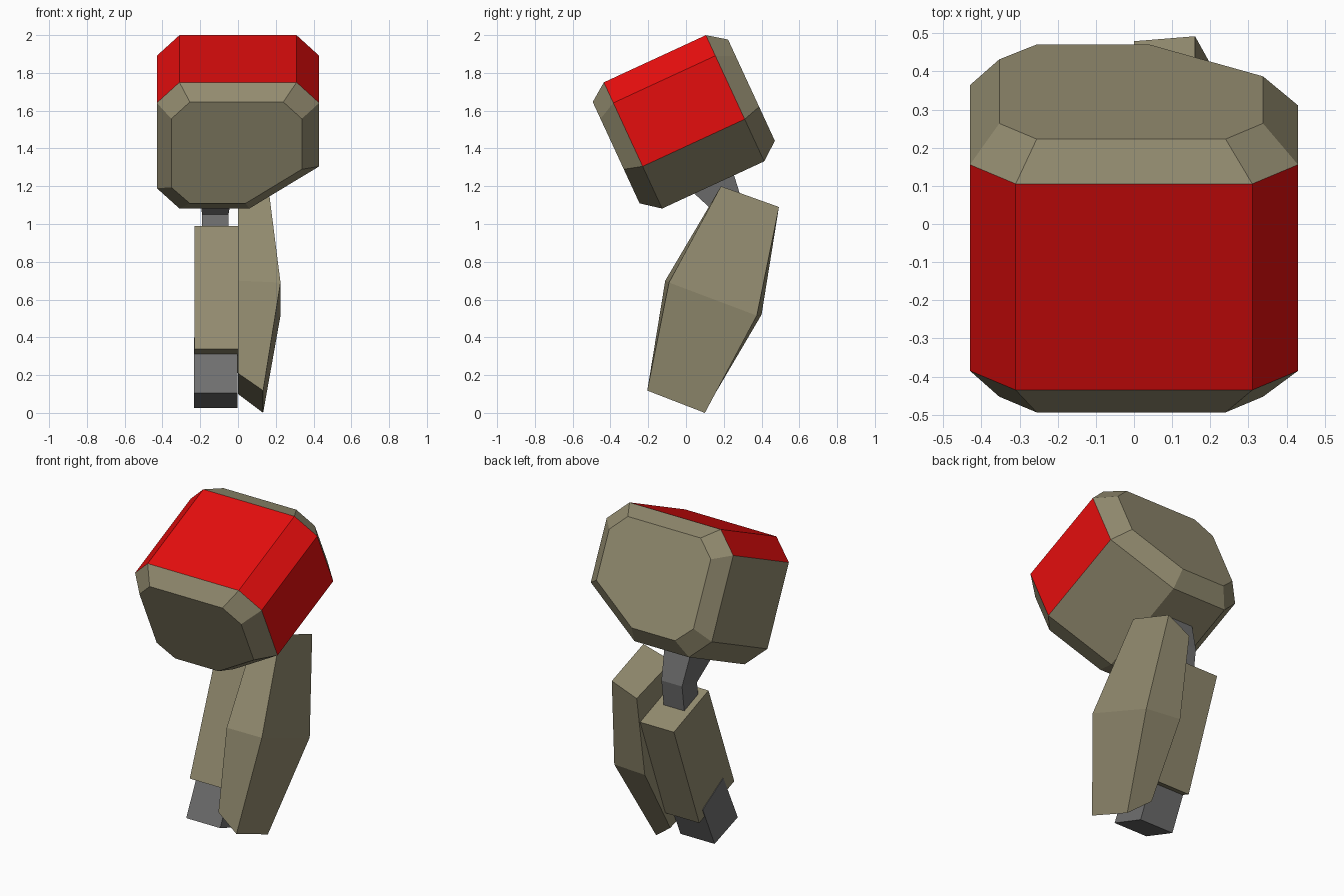
import bpy, bmesh, math
from mathutils import Vector

if "Cube" in bpy.data.objects:
    bpy.data.objects.remove(bpy.data.objects["Cube"])


def material(name, rgb):
    m = bpy.data.materials.new(name)
    m.diffuse_color = (*rgb, 1)
    m.use_nodes = True
    m.node_tree.nodes["Principled BSDF"].inputs["Base Color"].default_value = m.diffuse_color
    return m


TAN = material("tan", (0.29, 0.26, 0.16))
RED = material("red", (0.78, 0.004, 0.004))
GREY = material("grey", (0.16, 0.16, 0.16))


def loft(name, rings, mats, rule=None):
    """Join equal-length rings of points into a closed, flat-faced solid."""
    bm = bmesh.new()
    vs = [[bm.verts.new(p) for p in r] for r in rings]
    bm.faces.new(vs[0])
    bm.faces.new(vs[-1])
    n = len(rings[0])
    for k in range(len(rings) - 1):
        for i in range(n):
            j = (i + 1) % n
            f = bm.faces.new((vs[k][i], vs[k][j], vs[k + 1][j], vs[k + 1][i]))
            if rule:
                f.material_index = rule(k, i)
    bmesh.ops.recalc_face_normals(bm, faces=bm.faces)
    me = bpy.data.meshes.new(name)
    bm.to_mesh(me)
    bm.free()
    for m in mats:
        me.materials.append(m)
    ob = bpy.data.objects.new(name, me)
    bpy.context.collection.objects.link(ob)
    return ob


def slab(name, x0, x1, side, mat):
    """Extrude a side profile of (y, z) points from x0 to x1."""
    return loft(name, [[(x, y, z) for y, z in side] for x in (x0, x1)], [mat])


# Head: tilted eight-sided block with bevelled end caps.
# Profile points are (x, distance down from the top face).
tilt = math.radians(24.8)
along = Vector((0, math.cos(tilt), math.sin(tilt)))
down = Vector((0, math.sin(tilt), -math.cos(tilt)))
origin = Vector((0, -0.435, 1.75))
outer = [(-.31, 0), (.31, 0), (.43, .12), (.43, .49),
         (.06, .736), (-.31, .736), (-.43, .617), (-.43, .12)]
cap = [(-.255, .07), (.24, .07), (.338, .168), (.338, .462),
       (.04, .661), (-.255, .661), (-.353, .568), (-.353, .168)]


def head_ring(profile, a):
    return [origin + along * a + down * d + Vector((x, 0, 0)) for x, d in profile]


# Red covers the top, both upper chamfers and the right side
loft("head",
     [head_ring(cap, -.097), head_ring(outer, 0),
      head_ring(outer, .595), head_ring(cap, .692)],
     [TAN, RED],
     lambda k, i: 1 if k == 1 and i in (0, 1, 2, 7) else 0)


# Neck: bent bar that flares into the head
def neck_ring(half, front, back):
    c = -.12
    return [(c - half, *front), (c + half, *front), (c + half, *back), (c - half, *back)]


loft("neck",
     [neck_ring(.07, (.14, .88), (.28, .86)),
      neck_ring(.07, (.165, 1.05), (.31, 1.08)),
      neck_ring(.095, (-.02, 1.22), (.235, 1.32))], [GREY])

# Handle and the smaller foot emerging from it
slab("handle", -.23, 0, [(-.14, .337), (.11, .99), (.446, .862), (.2, .21)], TAN)
slab("foot", -.233, -.002, [(-.17, .105), (-.03, .40), (.17, .28), (.055, .027)], GREY)

# Side guard: flat inner face at x = 0, bulging outwards at the middle
# Each ring is inner front, inner back, outer back, outer front
loft("side_guard",
     [[(0, -.19, .21), (0, .153, .10), (.133, .10, .0), (.133, -.205, .118)],
      [(0, -.11, .70), (0, .40, .52), (.225, .375, .515), (.225, -.09, .69)],
      [(0, .138, 1.12), (0, .479, 1.02), (.16, .492, 1.09), (.16, .185, 1.2)]], [TAN])
